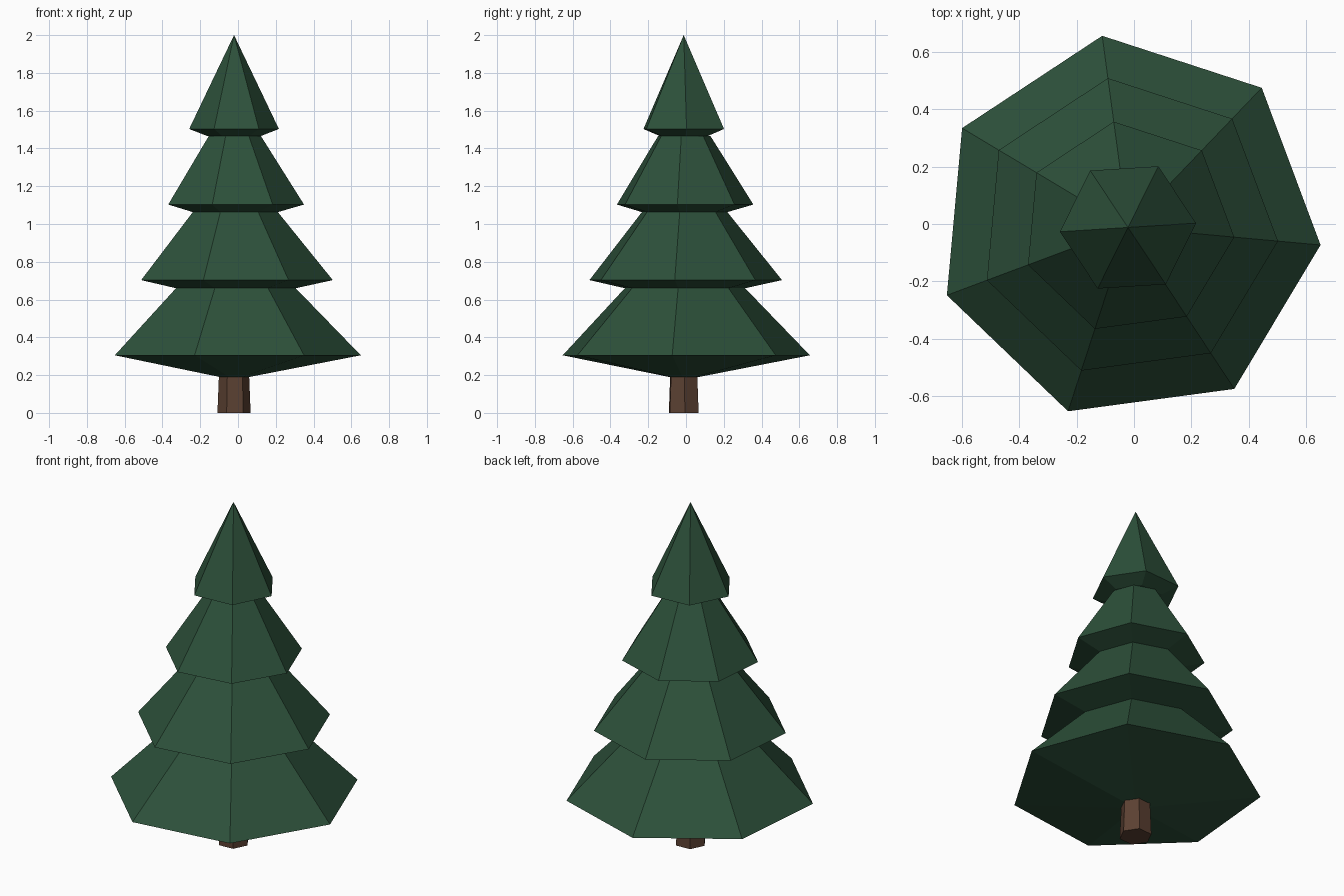
import bpy, math

CENTRE = (-0.021, -0.012)

cube = bpy.data.objects.get("Cube")
if cube:
    bpy.data.objects.remove(cube, do_unlink=True)


def material(name, colour):
    mat = bpy.data.materials.new(name)
    mat.use_nodes = True
    mat.diffuse_color = (*colour, 1)
    mat.node_tree.nodes["Principled BSDF"].inputs["Base Color"].default_value = (*colour, 1)
    return mat


def lathe(name, sides, turn, profile, mat):
    """Stack flat-sided rings from (radius, height) pairs; radius 0 is a tip."""
    verts, faces, rings = [], [], []
    for radius, z in profile:
        count = sides if radius else 1
        rings.append([len(verts) + i for i in range(count)])
        for i in range(count):
            a = math.radians(turn) + math.tau * i / sides
            verts.append((CENTRE[0] + radius * math.cos(a),
                          CENTRE[1] + radius * math.sin(a), z))
    for low, high in zip(rings, rings[1:]):
        for i in range(sides):
            j = (i + 1) % sides
            if len(high) == 1:
                faces.append((low[i], low[j], high[0]))
            else:
                faces.append((low[i], low[j], high[j], high[i]))
    faces.append(rings[0][::-1])
    if len(rings[-1]) > 1:
        faces.append(rings[-1])
    mesh = bpy.data.meshes.new(name)
    mesh.from_pydata(verts, [], faces)
    mesh.materials.append(mat)
    obj = bpy.data.objects.new(name, mesh)
    bpy.context.collection.objects.link(obj)
    return obj


green = material("pine green", (0.026, 0.082, 0.043))
brown = material("bark brown", (0.105, 0.052, 0.032))

# Trunk
lathe("trunk", 6, 3.6, [(0.088, 0), (0.08, 0.2)], brown)

# Branch tiers: underside ring, wide rim, narrow top
tiers = [
    ("lower_branches", [(0.08, 0.19), (0.674, 0.305), (0.328, 0.66)]),
    ("middle_branches", [(0.328, 0.66), (0.525, 0.703), (0.233, 1.063)]),
    ("upper_branches", [(0.233, 1.063), (0.372, 1.103), (0.142, 1.467)]),
]
for name, profile in tiers:
    lathe(name, 7, -5.2, profile, green)

# Pointed crown
lathe("crown", 6, 3.6, [(0.145, 1.467), (0.238, 1.503), (0, 2)], green)
